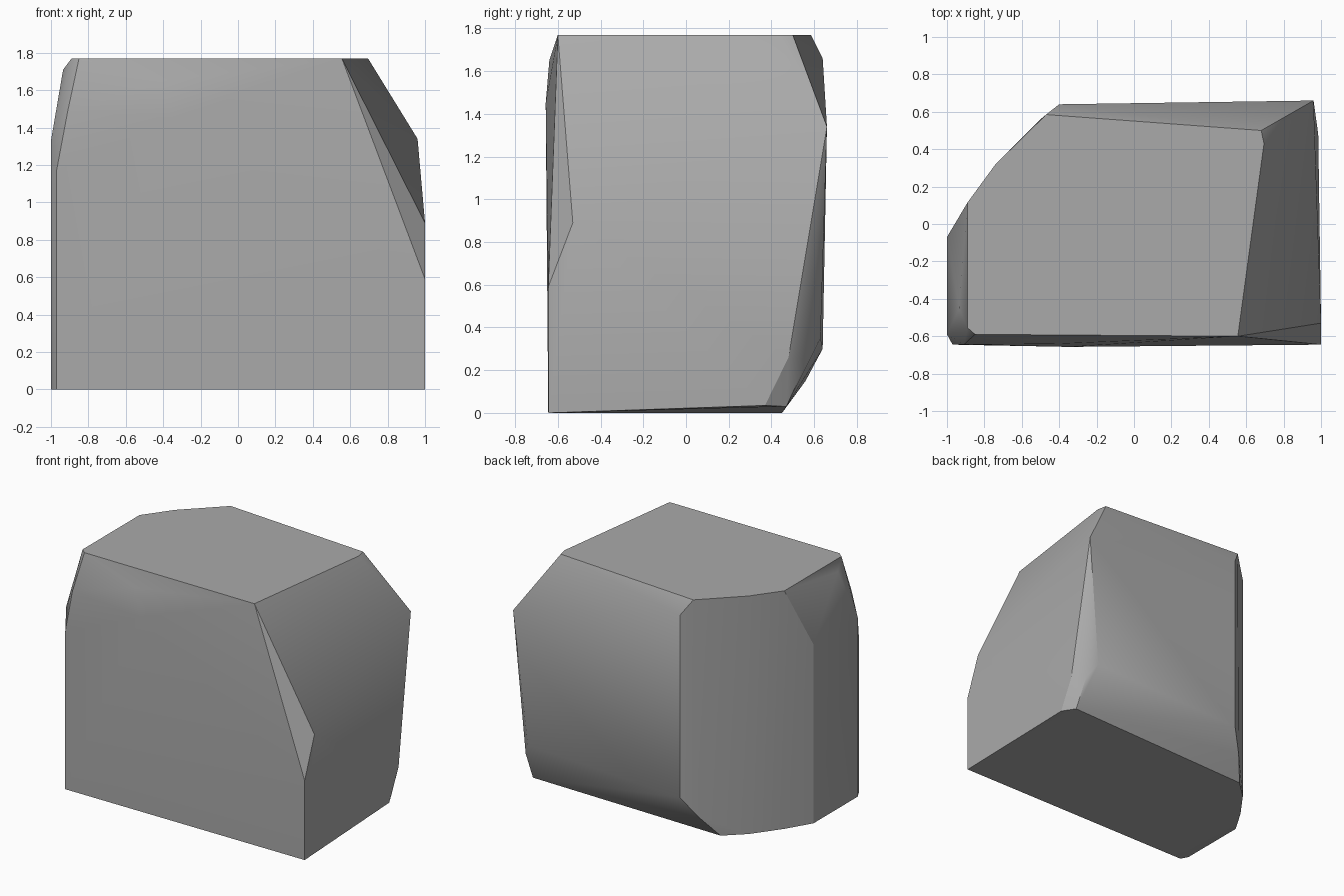
import bpy
import bmesh
from math import radians

default_cube = bpy.data.objects.get("Cube")
if default_cube:
    bpy.data.objects.remove(default_cube, do_unlink=True)

TOP = 1.77


def make_material(name, shade):
    """One plain grey, visible both in the viewport and in a render."""
    material = bpy.data.materials.new(name)
    material.use_nodes = True
    colour = (shade, shade, shade, 1.0)
    material.diffuse_color = colour
    shader = material.node_tree.nodes["Principled BSDF"]
    shader.inputs["Base Color"].default_value = colour
    shader.inputs["Roughness"].default_value = 0.8
    return material


def column(x, y, low, high):
    """Two corners, one above the other."""
    return [(x, y, low), (x, y, high)]


def hull_object(name, corners, material):
    """Wrap the corners in a convex skin and merge its flat areas."""
    bm = bmesh.new()
    for corner in corners:
        bm.verts.new(corner)
    result = bmesh.ops.convex_hull(bm, input=bm.verts[:])
    inside = {item for item in result["geom_interior"] + result["geom_unused"]
              if isinstance(item, bmesh.types.BMVert)}
    bmesh.ops.delete(bm, geom=list(inside), context="VERTS")
    bmesh.ops.dissolve_limit(bm, angle_limit=radians(1),
                             verts=bm.verts[:], edges=bm.edges[:])
    bmesh.ops.recalc_face_normals(bm, faces=bm.faces[:])
    mesh = bpy.data.meshes.new(name)
    bm.to_mesh(mesh)
    bm.free()
    mesh.materials.append(material)
    rock = bpy.data.objects.new(name, mesh)
    bpy.context.collection.objects.link(rock)
    bpy.ops.object.select_all(action="DESELECT")
    rock.select_set(True)
    bpy.context.view_layer.objects.active = rock
    bpy.ops.object.shade_smooth_by_angle(angle=radians(30))
    return rock


corners = []

# Flat top
for x, y in [(0.555, -0.6), (0.695, 0.43), (0.68, 0.5), (-0.47, 0.585),
             (-0.89, -0.555), (-0.85, -0.59)]:
    corners.append((x, y, TOP))

# Rounded corner between the back and the -x side
corners += column(-0.74, 0.32, 0, TOP)
corners += column(-0.89, 0.115, 0, TOP)
corners += column(-1, -0.07, 0, 1.33)
corners += [(-0.6, 0.45, 0), (-0.5, 0.56, 0.15)]
corners += column(-0.4, 0.64, 0.3, 1.66)

# Narrow front edge on the -x side, leaning in near the top
corners += column(-1, -0.59, 0, 1.33)
corners += column(-0.97, -0.645, 0, 1.17)
corners += [(-0.91, -0.645, 1.49), (-0.935, -0.45, 1.71)]

# Slight swell of the front
corners += [(-0.35, -0.657, 1.45), (-0.4, -0.64, 1.65)]

# Sliced shoulder and straight front edge on the +x side
corners += column(1, -0.645, 0, 0.59)
corners += [(1, -0.53, 0.89), (0.96, 0.66, 1.34)]

# Bevelled lower back corner on the +x side
corners += [(0.985, 0.48, 0.26), (0.985, 0.37, 0.035), (0.93, 0.47, 0.03),
            (0.92, 0.57, 0.25), (0.86, 0.63, 0.35)]

hull_object("boulder", corners, make_material("stone grey", 0.4))
